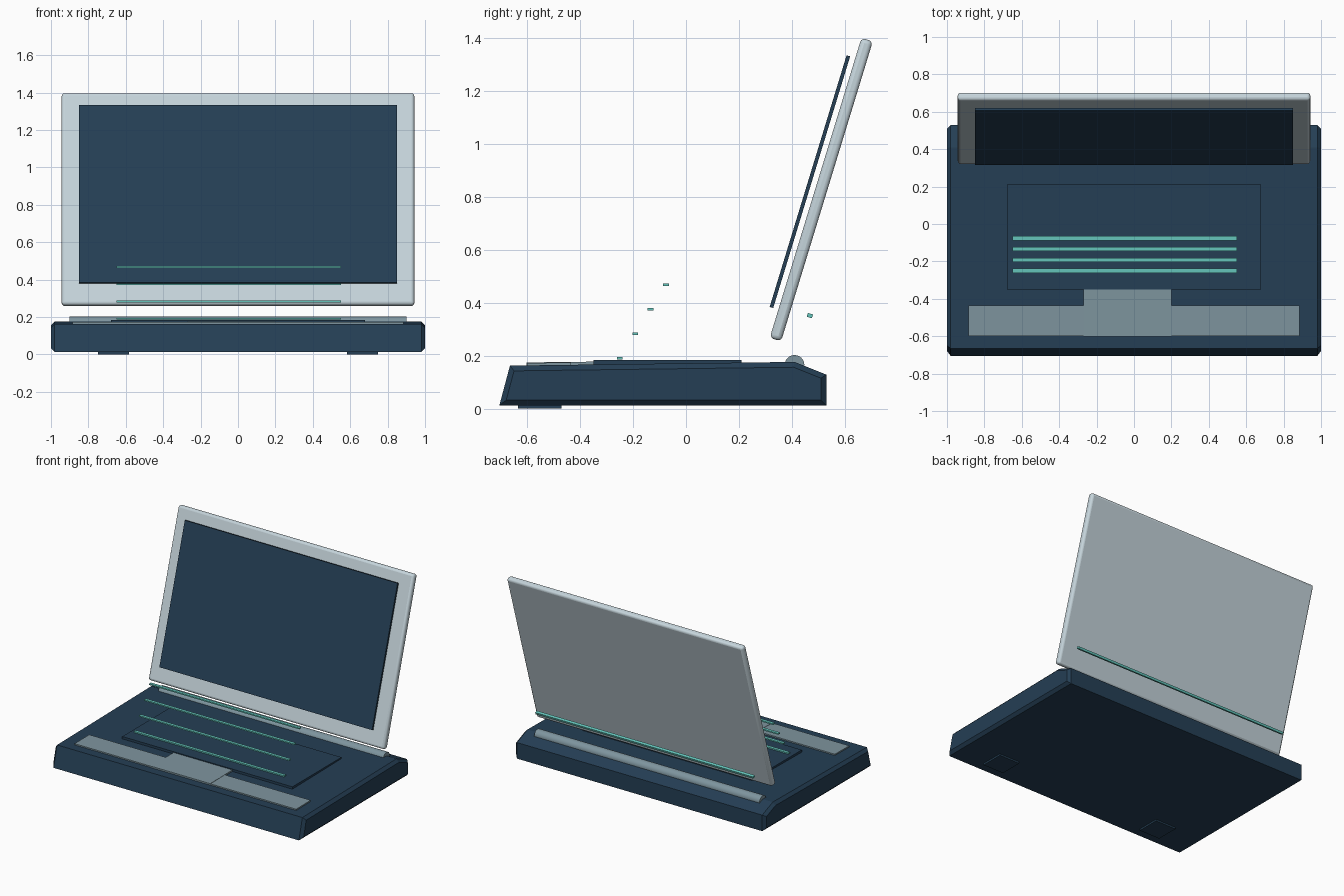
import bpy, bmesh, math
from mathutils import Matrix, Vector

cube = bpy.data.objects.get("Cube")
if cube:
    bpy.data.objects.remove(cube, do_unlink=True)


def material(name, rgb):
    m = bpy.data.materials.new(name)
    m.use_nodes = True
    m.diffuse_color = (*rgb, 1)
    m.node_tree.nodes["Principled BSDF"].inputs["Base Color"].default_value = (*rgb, 1)
    return m


NAVY = material("navy", (0.018, 0.049, 0.09))
SILVER = material("pale silver", (0.56, 0.66, 0.71))
GREY = material("slate grey", (0.21, 0.30, 0.345))
TEAL = material("teal", (0.13, 0.56, 0.50))
TILT = math.radians(-17)


def finish(bm, name, mat):
    bmesh.ops.recalc_face_normals(bm, faces=bm.faces)
    me = bpy.data.meshes.new(name)
    bm.to_mesh(me)
    bm.free()
    me.materials.append(mat)
    ob = bpy.data.objects.new(name, me)
    bpy.context.collection.objects.link(ob)
    return ob


def box(name, size, loc, mat, tilt=0.0, bevel=0.0):
    bm = bmesh.new()
    bmesh.ops.create_cube(bm, size=1, matrix=Matrix.Diagonal((*size, 1)))
    ob = finish(bm, name, mat)
    ob.location = loc
    ob.rotation_euler.x = tilt
    if bevel:
        mod = ob.modifiers.new("Rounded edges", "BEVEL")
        mod.width, mod.segments = bevel, 3
        smooth(ob)
    return ob


def smooth(ob):
    bpy.ops.object.select_all(action="DESELECT")
    ob.select_set(True)
    bpy.context.view_layer.objects.active = ob
    bpy.ops.object.shade_smooth_by_angle(angle=math.radians(40))


def prism(name, profile, half_width, mat, chamfer=0.0):
    """Extrude a side profile of (y, z) points across x, chamfering the ends."""
    bm = bmesh.new()
    face = bm.faces.new([bm.verts.new((-half_width, y, z)) for y, z in profile])
    ext = bmesh.ops.extrude_face_region(bm, geom=[face])
    moved = [v for v in ext["geom"] if isinstance(v, bmesh.types.BMVert)]
    bmesh.ops.translate(bm, verts=moved, vec=Vector((2 * half_width, 0, 0)))
    bmesh.ops.recalc_face_normals(bm, faces=bm.faces)
    if chamfer:
        caps = [e for e in bm.edges if abs(e.verts[0].co.x - e.verts[1].co.x) < 1e-4]
        bmesh.ops.bevel(bm, geom=caps, offset=chamfer, segments=1, affect="EDGES")
    return finish(bm, name, mat)


# Wedge-shaped base with chamfered sides
prism("base", [(-0.705, 0.012), (0.53, 0.012), (0.53, 0.128),
               (0.41, 0.176), (-0.665, 0.162)], 1.0, NAVY, 0.02)

# Palm rest, touchpad and raised keyboard deck
prism("palm_rest", [(-0.6, 0.15), (-0.435, 0.15), (-0.435, 0.174), (-0.6, 0.172)], 0.885, GREY)
touchpad = prism("touchpad", [(-0.602, 0.15), (-0.35, 0.15), (-0.35, 0.177), (-0.602, 0.174)],
                 0.235, GREY)
touchpad.location.x = -0.035
box("keyboard_deck", (1.36, 0.56, 0.03), (0, -0.07, 0.168), NAVY)

# Key rows, rising towards the back
for i in range(4):
    box(f"key_row_{i + 1}", (1.2, 0.022, 0.009),
        (-0.05, -0.25 + 0.058 * i, 0.19 + 0.0925 * i), TEAL)

# Hinge barrel
bm = bmesh.new()
bmesh.ops.create_cone(bm, cap_ends=True, segments=24, radius1=0.037, radius2=0.037, depth=1.8,
                      matrix=Matrix.Rotation(math.pi / 2, 4, "Y"))
hinge = finish(bm, "hinge", GREY)
hinge.location = (0, 0.41, 0.165)
smooth(hinge)

# Tilted lid, screen panel and rear accent bar
box("lid", (1.885, 0.045, 1.185), (0, 0.511, 0.827), SILVER, TILT, 0.016)
box("screen", (1.7, 0.014, 0.994), (0, 0.468, 0.857), NAVY, TILT)
box("rear_accent", (1.74, 0.02, 0.015), (0, 0.468, 0.351), TEAL, TILT)

# Front feet
for side, x in (("right", -0.665), ("left", 0.665)):
    box(f"{side}_foot", (0.165, 0.165, 0.02), (x, -0.553, 0.01), NAVY)
